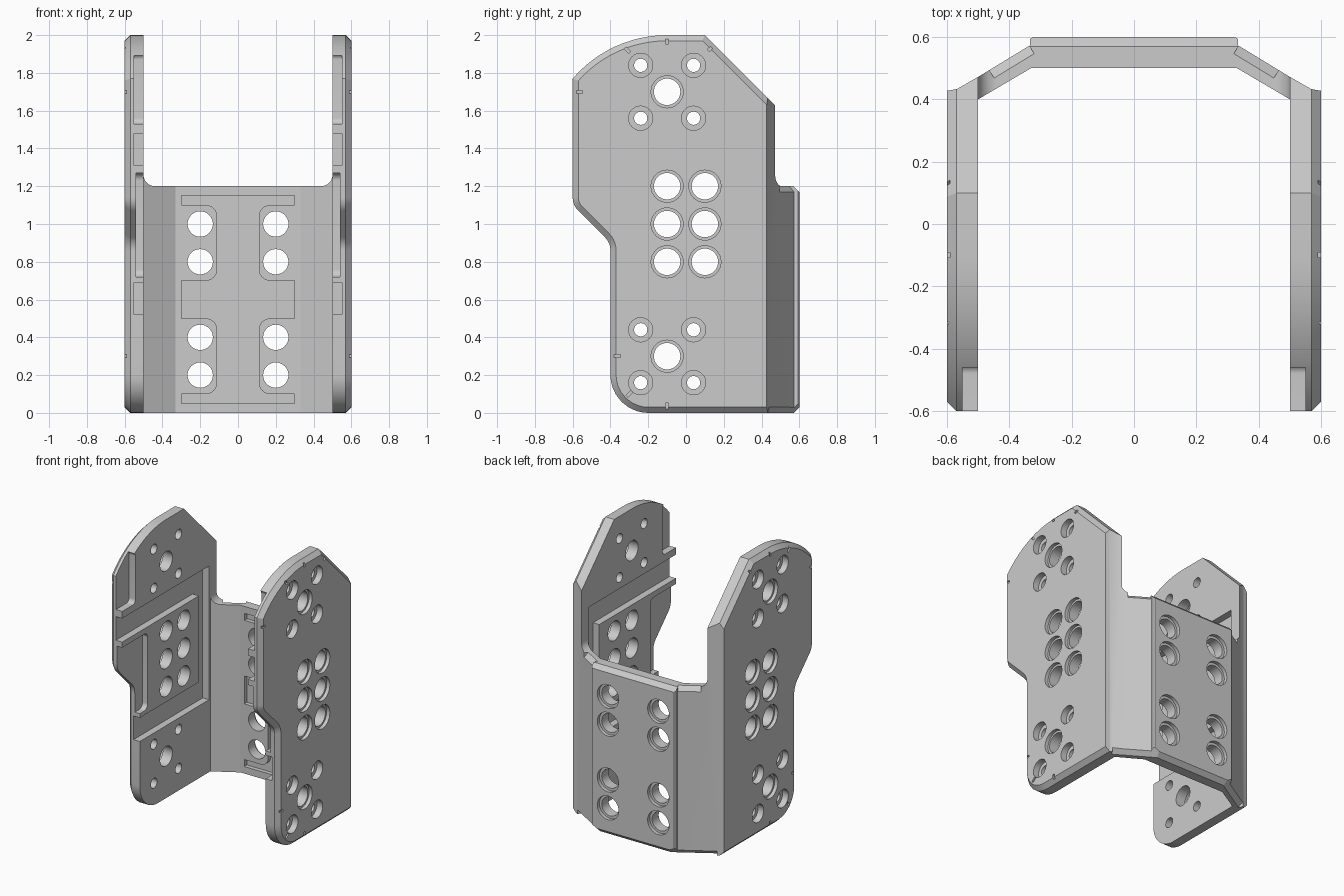
import bpy, bmesh, math
from mathutils import Vector, Matrix

if "Cube" in bpy.data.objects:
    bpy.data.objects.remove(bpy.data.objects["Cube"])


def fillet(pts, seg=8):
    """Round every corner given as (u, v, radius)."""
    out = []
    for i, p in enumerate(pts):
        c = Vector(p[:2])
        if len(p) == 2:
            out.append(c)
            continue
        a = (Vector(pts[i - 1][:2]) - c).normalized()
        b = (Vector(pts[(i + 1) % len(pts)][:2]) - c).normalized()
        half = a.angle(b) / 2
        mid = c + (a + b).normalized() * p[2] / math.sin(half)
        s = c + a * p[2] / math.tan(half) - mid
        e = c + b * p[2] / math.tan(half) - mid
        for k in range(seg + 1):
            d = s.lerp(e, k / seg).normalized() * p[2]
            out.append(mid + d)
    return out


def inset(pts, d):
    """Move a counterclockwise outline inward by d."""
    out = []
    for i, p in enumerate(pts):
        a = (p - pts[i - 1]).normalized()
        b = (pts[(i + 1) % len(pts)] - p).normalized()
        n1, n2 = Vector((-a.y, a.x)), Vector((-b.y, b.x))
        out.append(p + (n1 + n2) * d / (1 + n1.dot(n2)))
    return out


def loft(bm, axis, layers):
    """Solid through outlines placed at distances along an axis."""
    place = {'x': lambda t, u, v: (t, u, v), 'y': lambda t, u, v: (u, t, v),
             'z': lambda t, u, v: (u, v, t)}[axis]
    rings = [[bm.verts.new(place(t, *p[:2])) for p in pts] for t, pts in layers]
    for r, q in zip(rings, rings[1:]):
        for i in range(len(r)):
            bm.faces.new((r[i - 1], r[i], q[i], q[i - 1]))
    bm.faces.new(rings[0])
    bm.faces.new(rings[-1])


def prism(bm, axis, pts, t0, t1):
    loft(bm, axis, [(t0, pts), (t1, pts)])


def rod(bm, axis, u, v, r, t0, t1, n=32):
    prism(bm, axis, [(u + r * math.cos(2 * math.pi * k / n),
                      v + r * math.sin(2 * math.pi * k / n)) for k in range(n)], t0, t1)


def rect(u0, u1, v0, v1):
    return [(u0, v0), (u1, v0), (u1, v1), (u0, v1)]


def make(name, bm):
    bmesh.ops.recalc_face_normals(bm, faces=bm.faces[:])
    me = bpy.data.meshes.new(name)
    bm.to_mesh(me)
    bm.free()
    ob = bpy.data.objects.new(name, me)
    bpy.context.collection.objects.link(ob)
    return ob


def boolean(ob, bm, op='DIFFERENCE'):
    cutter = make("cutter", bm)
    cutter.hide_render = True
    m = ob.modifiers.new("cut", 'BOOLEAN')
    m.operation, m.object, m.solver = op, cutter, 'EXACT'
    bpy.context.view_layer.objects.active = ob
    bpy.ops.object.modifier_apply(modifier=m.name)
    bpy.data.objects.remove(cutter)


# U-shaped footprint seen from the top
half = [(.325, .6), (.334, .592), (.334, .573), (.5, .472), (.568, .433), (.7, .41),
        (.7, -.7), (.5, -.7), (.5, .4), (.33, .5)]
bm = bmesh.new()
prism(bm, 'z', half + [(-x, y) for x, y in reversed(half)], -.1, 2.1)
bracket = make("u_bracket", bm)

# Side outline with bevelled outer rim
arc = [(-.1 + .658 * math.cos(math.radians(a)), 1.342 + .658 * math.sin(math.radians(a)))
       for a in [90 + 49.4 * k / 12 for k in range(13)]]
side = fillet([(.7, 0), (.7, 1.4), (.1, 2)] + arc +
              [(-.6, 1.1, .1), (-.4, .9, .1), (-.4, 0, .2)])
rim = inset(side, .03)
bm = bmesh.new()
loft(bm, 'x', [(-.6, rim), (-.57, side), (.57, side), (.6, rim)])
boolean(bracket, bm, 'INTERSECT')

# Opening above the back wall
bm = bmesh.new()
prism(bm, 'y', fillet([(-.5, 2.2), (-.5, 1.2, .06), (.5, 1.2, .06), (.5, 2.2)]), .39, 1)
boolean(bracket, bm)

# Bevels along the top and bottom of the back wall
for x, y, nx, ny, length in [(0, .6, 0, 1, .7), (.4, .533, .52, .854, .15),
                             (-.4, .533, -.52, .854, .15)]:
    for z, nz in [(.03, -1), (1.17, 1)]:
        n = Vector((nx, ny, nz)).normalized()
        t = Vector((ny, -nx, 0))
        frame = Matrix((t, n.cross(t), n)).transposed().to_4x4()
        span = length if nz > 0 or nx == 0 else .36
        bm = bmesh.new()
        bmesh.ops.create_cube(bm, size=1, matrix=Matrix.Translation((x, y, z)) @ frame
                              @ Matrix.Translation((0, 0, .05)) @ Matrix.Diagonal((span, .1, .1, 1)))
        boolean(bracket, bm)

# Pockets on the inner faces
bm = bmesh.new()
channel = [(-.7, .52), (.385, .52), (.385, 1.48), (-.7, 1.48), (-.7, 1.31), (.27, 1.31),
           (.27, .69), (-.7, .69)]
for s in (-1, 1):
    prism(bm, 'x', channel, s * .45, s * .55)
    prism(bm, 'x', fillet([(-.7, .72), (-.31, .72, .04), (-.31, 1.27, .04), (-.7, 1.27)]),
          s * .45, s * .54)
    prism(bm, 'x', fillet([(-.7, 1.53), (-.45, 1.53, .03), (-.45, 1.9, .03), (-.7, 1.9)]),
          s * .45, s * .55)
r = .06
web = [(.3, .05), (.3, .1), (.11, .1, r), (.11, .5, r), (.3, .5), (.3, .7), (.11, .7, r),
       (.11, 1.1, r), (.3, 1.1), (.3, 1.15)]
prism(bm, 'y', fillet(web + [(-p[0], *p[1:]) for p in reversed(web)]), .45, .53)
boolean(bracket, bm)

# Through holes and their outer counterbores
big = [(-.1, .3), (-.1, 1.7)] + [(y, z) for y in (-.1, .1) for z in (.8, 1, 1.2)]
small = [(y, z + d) for y in (-.24, .04) for z in (.3, 1.7) for d in (-.14, .14)]
back = [(x, z) for x in (-.2, .2) for z in (.2, .4, .8, 1)]
holes, bores = bmesh.new(), bmesh.new()
for group, r, bore, depth in [(big, .07, .085, .025), (small, .035, .064, .045)]:
    for y, z in group:
        rod(holes, 'x', y, z, r, -.7, .7)
        for s in (-1, 1):
            rod(bores, 'x', y, z, bore, s * (.6 - depth), s * .7)
for x, z in back:
    rod(holes, 'y', x, z, .067, .42, .7)
    rod(bores, 'y', x, z, .085, .575, .7)
boolean(bracket, holes)
boolean(bracket, bores)

# Small alignment notches around the outer rim
bm = bmesh.new()
for y, z, a in [(-.565, 1.7, 0), (-.1, 1.97, 90), (-.31, 1.92, 135), (.13, 1.93, 45),
                (-.365, .3, 0), (-.1, .035, 90), (-.3, .1, 45)]:
    for s in (-1, 1):
        bmesh.ops.create_cube(bm, size=1, matrix=Matrix.Translation((s * .605, y, z))
                              @ Matrix.Rotation(math.radians(a), 4, 'X')
                              @ Matrix.Diagonal((.03, .035, .016, 1)))
boolean(bracket, bm)

bpy.ops.object.select_all(action='DESELECT')
bracket.select_set(True)
bpy.context.view_layer.objects.active = bracket
bpy.ops.object.shade_smooth_by_angle(angle=math.radians(20))
